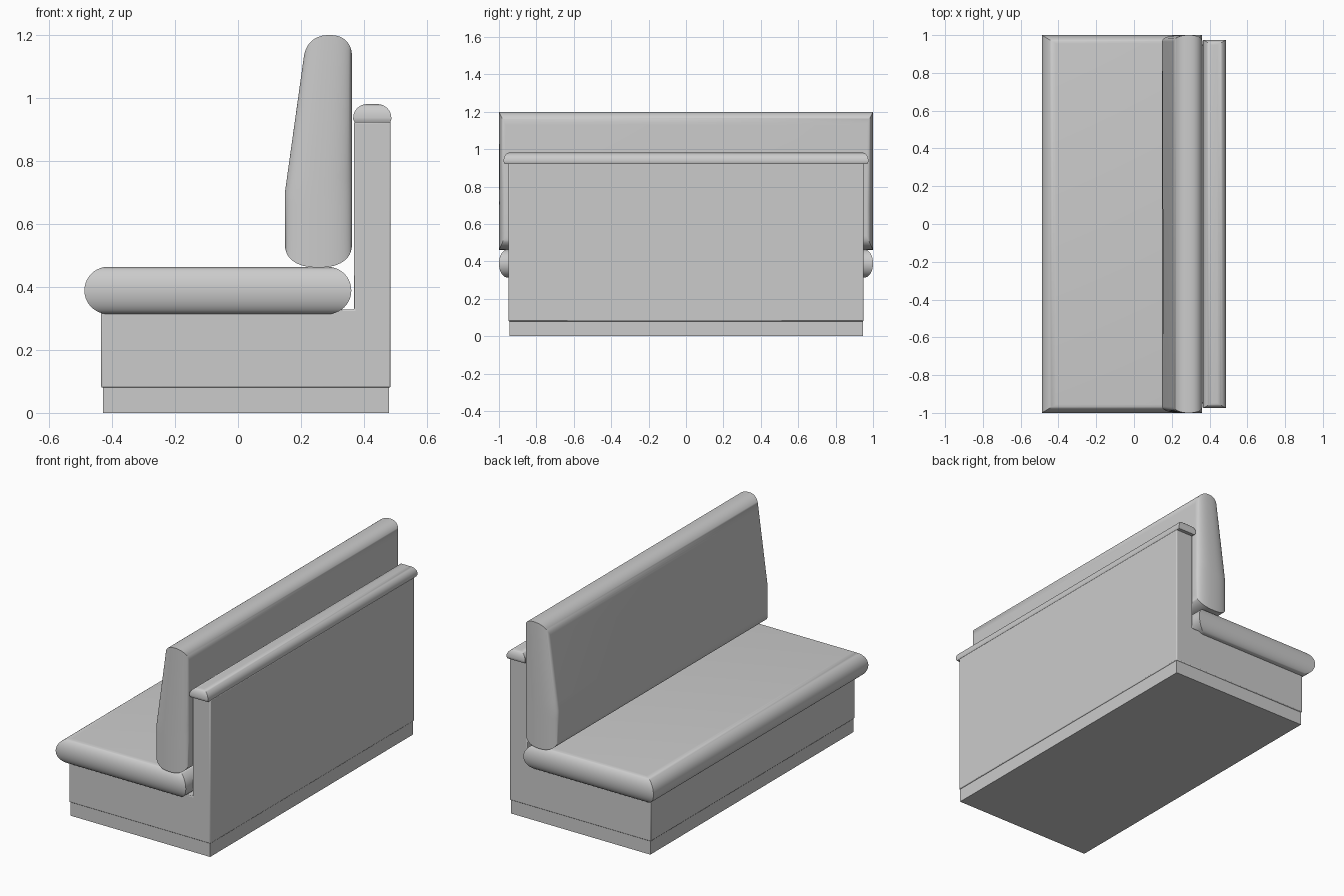
import bpy, bmesh, math

if "Cube" in bpy.data.objects:
    bpy.data.objects.remove(bpy.data.objects["Cube"])


def finish(name, bm, angle=40, bevel=0.0):
    bmesh.ops.recalc_face_normals(bm, faces=bm.faces)
    me = bpy.data.meshes.new(name)
    bm.to_mesh(me)
    bm.free()
    ob = bpy.data.objects.new(name, me)
    bpy.context.collection.objects.link(ob)
    if bevel:
        mod = ob.modifiers.new("edge_bevel", 'BEVEL')
        mod.width, mod.segments = bevel, 2
    bpy.ops.object.select_all(action='DESELECT')
    ob.select_set(True)
    bpy.context.view_layer.objects.active = ob
    bpy.ops.object.shade_smooth_by_angle(angle=math.radians(angle))
    return ob


def loft(name, rings):
    """Skin closed rings of equal length and cap both ends."""
    bm = bmesh.new()
    rows = [[bm.verts.new(p) for p in ring] for ring in rings]
    n = len(rows[0])
    for a, b in zip(rows, rows[1:]):
        for i in range(n):
            j = (i + 1) % n
            bm.faces.new((a[i], a[j], b[j], b[i]))
    bm.faces.new(rows[0])
    bm.faces.new(rows[-1])
    return finish(name, bm)


def rect(x0, x1, y, z):
    return [(x0, -y, z), (x1, -y, z), (x1, y, z), (x0, y, z)]


def extrude_profile(name, pts, half_y, bevel):
    bm = bmesh.new()
    face = bm.faces.new([bm.verts.new((x, -half_y, z)) for x, z in pts])
    ext = bmesh.ops.extrude_face_region(bm, geom=[face])
    verts = [g for g in ext['geom'] if isinstance(g, bmesh.types.BMVert)]
    bmesh.ops.translate(bm, verts=verts, vec=(0, 2 * half_y, 0))
    return finish(name, bm, bevel=bevel)


# Plinth and L-shaped body
extrude_profile("plinth", [(-0.429, 0), (0.48, 0), (0.48, 0.085), (-0.429, 0.085)], 0.945, 0)
extrude_profile("bench_body", [(-0.435, 0.08), (0.485, 0.08), (0.485, 0.925),
                               (0.369, 0.925), (0.369, 0.328), (-0.435, 0.328)], 0.95, 0.005)

# Rounded rail on top of the back panel
rings = [rect(0.371, 0.483, 0.970, 0.922), rect(0.366, 0.487, 0.975, 0.932)]
for i in range(9):
    t = math.radians(90 * i / 8)
    d = 0.045 * (1 - math.cos(t))
    rings.append(rect(0.366 + d, 0.487 - d, 0.975 - d * 0.6, 0.938 + 0.043 * math.sin(t)))
loft("top_rail", rings)

# Seat cushion: bullnose edge with mitred corners
rings = []
for i in range(21):
    t = math.radians(-90 + 180 * i / 20)
    d = 1 - math.cos(t)
    rings.append(rect(-0.488 + 0.075 * d, 0.36 - 0.075 * d, 1.0 - 0.045 * d,
                      0.389 + 0.075 * math.sin(t)))
loft("seat_cushion", rings)


# Backrest cushion: bullnose edge, front face leaning back above the bulge
def front_x(z):
    k = min(max((z - 0.70) / 0.43, 0), 1.15)
    return 0.149 + 0.06 * k


levels = (0.66, 0.70, 0.75)
rings = []
for i in range(25):
    t = math.radians(-90 + 180 * i / 24)
    d = 1 - max(math.cos(t), 0) ** 0.85
    s = math.copysign(abs(math.sin(t)) ** 0.85, t)
    y = 1.0 - 0.035 * d
    zs = (0.462 + 0.075 * d, *levels, 1.2 - 0.07 * d)

    def point(side, z):
        f = front_x(z)
        return ((f + 0.362) / 2 + (0.362 - f) / 2 * s, side * y, z)

    rings.append([point(-1, z) for z in zs] + [point(1, z) for z in reversed(zs)])
loft("backrest_cushion", rings)
